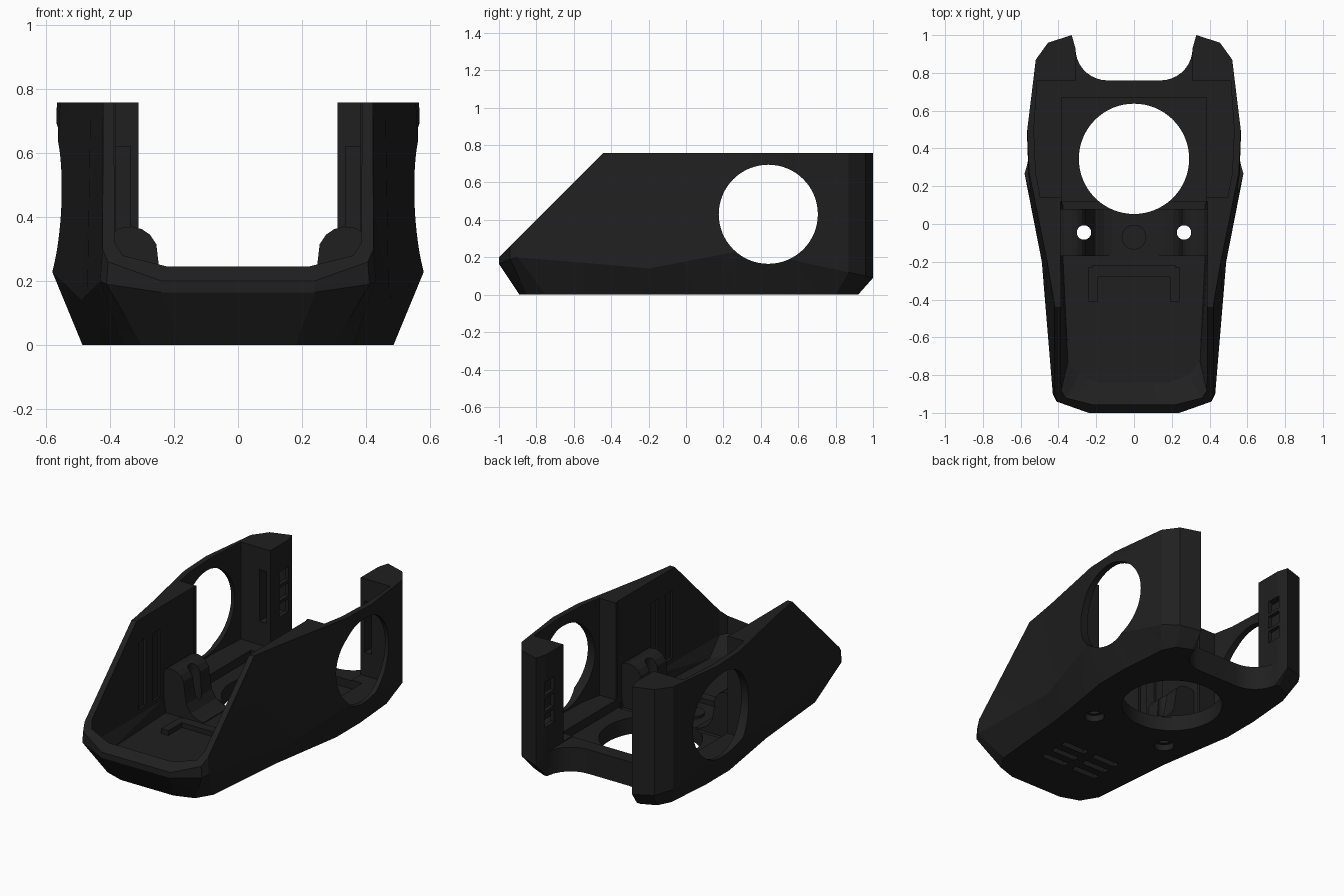
import bpy, bmesh, math
from mathutils import Matrix

old = bpy.data.objects.get("Cube")
if old:
    bpy.data.objects.remove(old, do_unlink=True)

black = bpy.data.materials.new("matte_black")
black.use_nodes = True
COLOUR = (0.014, 0.014, 0.014, 1)
black.diffuse_color = COLOUR
bsdf = black.node_tree.nodes["Principled BSDF"]
bsdf.inputs["Base Color"].default_value = COLOUR
bsdf.inputs["Roughness"].default_value = 0.7


def finish(name, bm):
    bmesh.ops.recalc_face_normals(bm, faces=bm.faces)
    bmesh.ops.triangulate(bm, faces=bm.faces)
    mesh = bpy.data.meshes.new(name)
    bm.to_mesh(mesh)
    bm.free()
    mesh.materials.append(black)
    ob = bpy.data.objects.new(name, mesh)
    bpy.context.collection.objects.link(ob)
    return ob


def loft(name, rings):
    """Closed solid through rings of equal point count."""
    bm = bmesh.new()
    loops = [[bm.verts.new(p) for p in ring] for ring in rings]
    n = len(loops[0])
    for a, b in zip(loops, loops[1:]):
        for i in range(n):
            j = (i + 1) % n
            bm.faces.new((a[i], a[j], b[j], b[i]))
    bm.faces.new(loops[0])
    bm.faces.new(loops[-1])
    return finish(name, bm)


def mirrored(half, z=None):
    """Full outline from (y, half width[, z]) points of the left side."""
    pts = [(p[1], p[0], p[2] if z is None else z) for p in half]
    return pts + [(-x, y, k) for x, y, k in reversed(pts)]


def prism(name, half, z0, z1):
    return loft(name, [mirrored(half, z0), mirrored(half, z1)])


def box(name, x, y, z):
    return loft(name, [[(x[0], y[0], k), (x[1], y[0], k), (x[1], y[1], k), (x[0], y[1], k)] for k in z])


def cylinder(name, centre, radius, depth, axis="Z"):
    bm = bmesh.new()
    rot = Matrix.Rotation(math.pi / 2, 4, "Y") if axis == "X" else Matrix()
    bmesh.ops.create_cone(bm, cap_ends=True, segments=64, radius1=radius, radius2=radius,
                          depth=depth, matrix=Matrix.Translation(centre) @ rot)
    return finish(name, bm)


def combine(target, tool, operation="DIFFERENCE"):
    mod = target.modifiers.new("bool", "BOOLEAN")
    mod.operation = operation
    mod.solver = "EXACT"
    mod.use_hole_tolerant = True
    mod.object = tool
    bpy.context.view_layer.objects.active = target
    bpy.ops.object.modifier_apply(modifier=mod.name)
    bpy.data.objects.remove(tool, do_unlink=True)


# Outer faceted body: bottom outline, crease line, inward-leaning top outline
bottom = [(-.89, .18), (-.85, .30), (-.75, .36), (-.42, .39), (-.2, .41),
          (.27, .485), (.5, .485), (.8, .46), (.88, .42), (.92, .33)]
crease = [(-1, .24, .165), (-.94, .41, .19), (-.9, .43, .2), (-.42, .47, .16), (-.2, .488, .14),
          (.27, .58, .23), (.5, .565, .2), (.87, .52, .12), (.96, .455, .1), (1, .33, .09)]
top = [(-1, .2), (-.94, .37), (-.9, .39), (-.42, .422), (-.2, .46),
       (.27, .555), (.5, .565), (.87, .52), (.96, .455), (1, .33)]
body = loft("shell_body", [mirrored(bottom, 0), mirrored(crease), mirrored(top, .757)])

# Sloping front cut
slope = [(-1.3, -.1), (-.3, .9), (-.3, 1.2), (-1.3, 1.2)]
combine(body, loft("slope_cutter", [[(x, y, z) for y, z in slope] for x in (-1, 1)]))

# Front tray with a bevelled floor edge
tray_floor = [(-.84, .18), (-.8, .29), (-.73, .35), (-.2, .375), (.12, .375)]
tray_wall = [(-.955, .22), (-.92, .36), (-.88, .385), (-.2, .388), (.12, .388)]
combine(body, loft("tray_cutter", [mirrored(tray_floor, .09), mirrored(tray_wall, .17), mirrored(tray_wall, 1)]))

# Central floor
combine(body, prism("floor_cutter", [(.1, .382), (.67, .382)], .1, 1))

# Screw posts with round shoulders flowing into the floor
shoulder = [(.41, .06), (.41, .34), (.37, .365), (.33, .37), (.3, .362), (.275, .345), (.255, .315),
            (.247, .25), (.235, .18), (.205, .13), (.16, .105), (.12, .095), (.12, .06)]
for side in (-1, 1):
    post = loft("post", [[(side * x, y, z) for x, z in shoulder] for y in (-.17, .08)])
    combine(body, post, "UNION")

# Side pockets and opening above the rear bar
combine(body, prism("pocket_cutter", [(.14, .495), (.27, .52), (.5, .53), (.76, .512)], .155, 1))
combine(body, prism("bar_cutter", [(.6, .31), (1.1, .31)], .15, 1))

# Rounded notch through the back
arc = [(.93 - .17 * math.cos(a), .14 + .17 * math.sin(a))
       for a in [math.radians(d) for d in range(0, 91, 10)]]
combine(body, prism("notch_cutter", arc + [(1.0, .33), (1.1, .345)], -.1, 1.1))

# Floor boss and raised guide on the tray
combine(body, cylinder("boss", (0, -.07, .085), .065, .04), "UNION")
for x, y in [((-.24, -.19), (-.41, -.23)), ((.19, .24), (-.41, -.23)), ((-.22, .22), (-.28, -.22))]:
    combine(body, box("guide_rib", x, y, (.05, .12)), "UNION")

# Round side windows and large floor opening
combine(body, cylinder("window_cutter", (0, .44, .43), .265, 2, "X"))
combine(body, cylinder("opening_cutter", (0, .345, .1), .292, .6))

for side in (-1, 1):
    def side_box(name, x, y, z):
        return box(name, sorted(side * v for v in x), y, z)
    # Screw holes with recessed heads underneath
    combine(body, cylinder("screw_cutter", (side * .265, -.045, .2), .038, 1))
    combine(body, cylinder("head_cutter", (side * .265, -.045, 0), .058, .08))
    # Cable channel and ladder windows in the rear columns
    combine(body, side_box("channel_cutter", (.335, .385), (.7, .95), (.3, .62)))
    for z in (.31, .41, .51):
        combine(body, side_box("ladder_cutter", (.2, .36), (.85, .94), (z, z + .08)))
    # Shallow grooves on the inner walls
    for y in (-.42, -.28):
        combine(body, side_box("groove_cutter", (.36, .402), (y, y + .07), (.2, .62)))
    # Vent recesses under the tray
    for y in (-.6, -.51, -.42):
        combine(body, side_box("vent_cutter", (.03, .2), (y, y + .04), (-.1, .03)))

# Crisp facets with smooth round openings
body.select_set(True)
bpy.context.view_layer.objects.active = body
bpy.ops.object.shade_smooth_by_angle(angle=math.radians(12))
